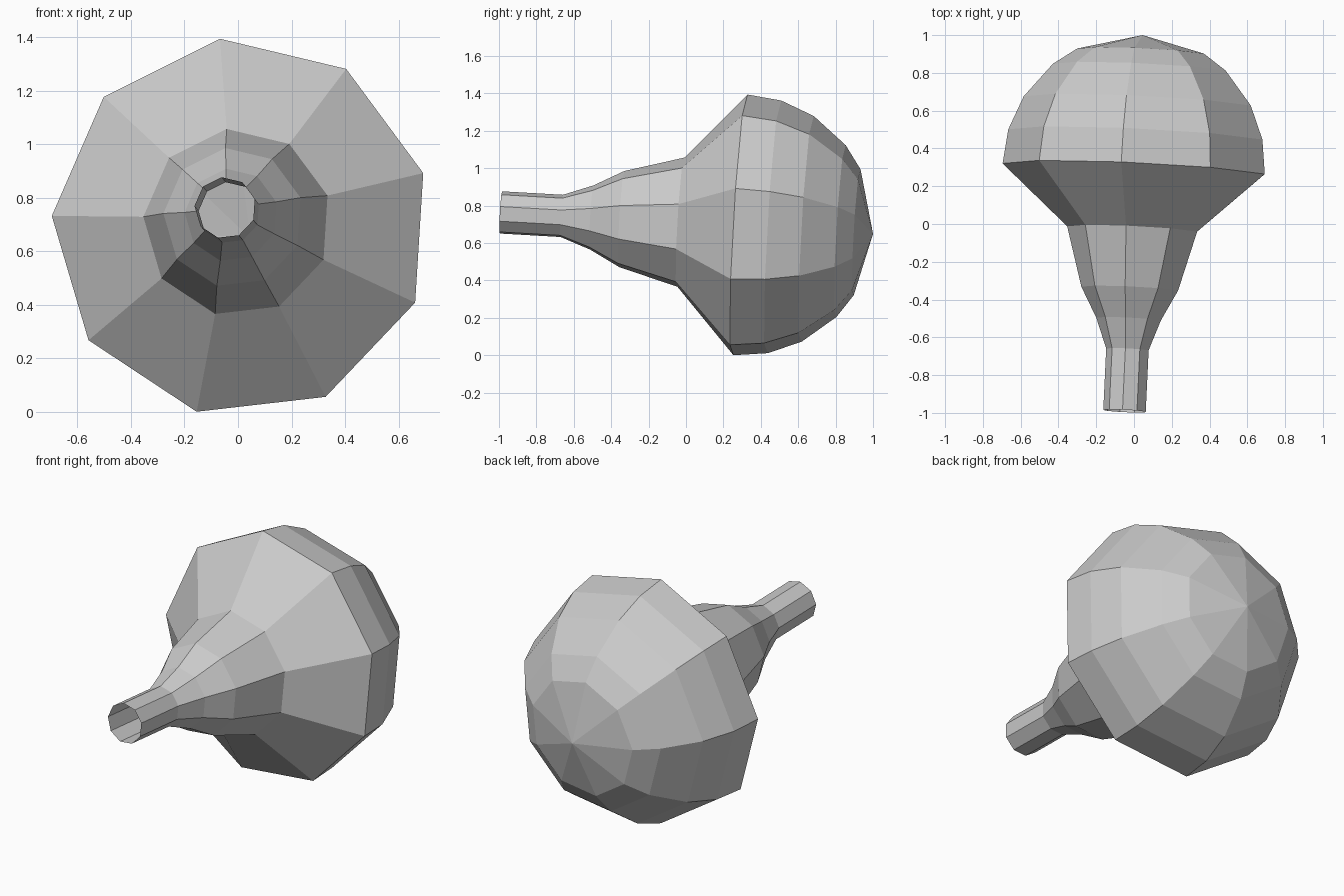
import bpy, bmesh
from math import cos, sin, radians
from mathutils import Vector

if "Cube" in bpy.data.objects:
    bpy.data.objects.remove(bpy.data.objects["Cube"])

SIDES = 9
PHASE = radians(96.5)
AXIS = Vector((0.047, 1.0, -0.057))
CENTRE = Vector((0.012, 0.285, 0.698))
TILT = Vector((0, 1, 0)).rotation_difference(AXIS)

# Profile along the tilted axis: (position along y, radius), open neck to dome
PROFILE = [(-0.99, 0.115), (-0.665, 0.115), (-0.505, 0.175), (-0.345, 0.262),
           (-0.03, 0.352), (0.285, 0.71), (0.467, 0.688), (0.645, 0.615),
           (0.825, 0.468), (0.912, 0.343)]
TIP_Y = 1.0


def on_axis(y):
    return CENTRE + AXIS * (y - CENTRE.y)


bm = bmesh.new()

# Rings of the bulb
rings = []
for y, r in PROFILE:
    ring = []
    for i in range(SIDES):
        a = PHASE + i * 2 * 3.14159265 / SIDES
        ring.append(bm.verts.new(on_axis(y) + TILT @ Vector((r * cos(a), 0, r * sin(a)))))
    rings.append(ring)

# Walls between rings
for lo, hi in zip(rings, rings[1:]):
    for i in range(SIDES):
        j = (i + 1) % SIDES
        bm.faces.new((lo[i], lo[j], hi[j], hi[i]))

# Pointed end of the dome
tip = bm.verts.new(on_axis(TIP_Y))
for i in range(SIDES):
    bm.faces.new((rings[-1][i], rings[-1][(i + 1) % SIDES], tip))

# Rest on the ground, make faces point outwards
low = min(v.co.z for v in bm.verts)
bmesh.ops.translate(bm, verts=bm.verts, vec=(0, 0, -low))
bmesh.ops.recalc_face_normals(bm, faces=bm.faces)
mid = on_axis(0.285)
if sum((f.calc_center_median() - mid).dot(f.normal) for f in bm.faces if f.calc_center_median().y > 0.3) < 0:
    bmesh.ops.reverse_faces(bm, faces=bm.faces)

mesh = bpy.data.meshes.new("bulb")
bm.to_mesh(mesh)
bm.free()
bulb = bpy.data.objects.new("bulb", mesh)
bpy.context.collection.objects.link(bulb)
